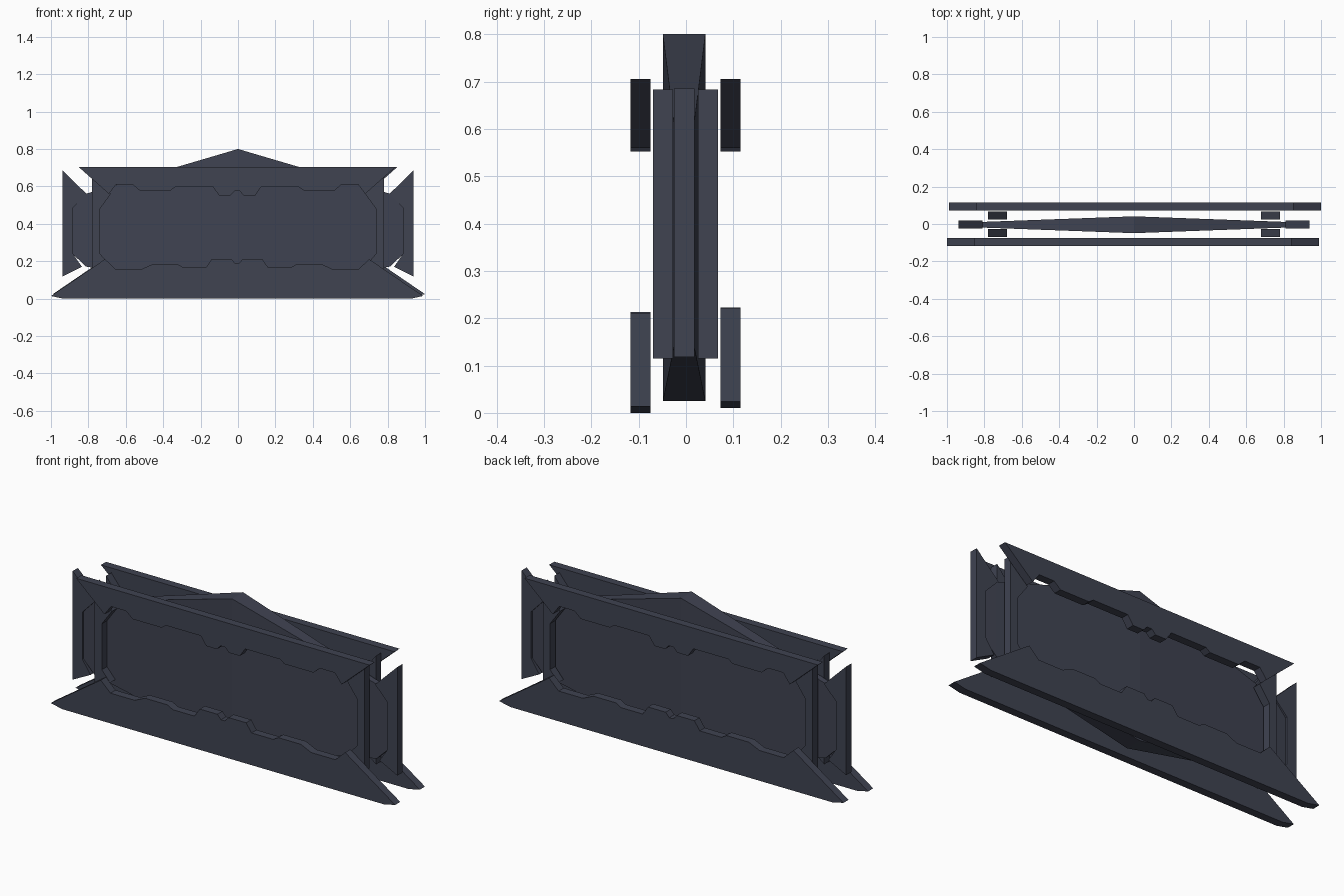
import bpy, bmesh

if "Cube" in bpy.data.objects:
    bpy.data.objects.remove(bpy.data.objects["Cube"])

slate = bpy.data.materials.new("dark slate")
slate.diffuse_color = (0.05, 0.056, 0.083, 1)
slate.use_nodes = True
slate.node_tree.nodes["Principled BSDF"].inputs["Base Color"].default_value = slate.diffuse_color


def finish(name, bm):
    bmesh.ops.recalc_face_normals(bm, faces=bm.faces[:])
    mesh = bpy.data.meshes.new(name)
    bm.to_mesh(mesh)
    bm.free()
    mesh.materials.append(slate)
    obj = bpy.data.objects.new(name, mesh)
    bpy.context.collection.objects.link(obj)
    return obj


def plate(name, outline, y0, y1, dx=0, dz=0):
    """Extrude an (x, z) outline from y0 to y1."""
    bm = bmesh.new()
    face = bm.faces.new([bm.verts.new((x + dx, y0, z + dz)) for x, z in outline])
    ext = bmesh.ops.extrude_face_region(bm, geom=[face])["geom"]
    verts = [g for g in ext if isinstance(g, bmesh.types.BMVert)]
    bmesh.ops.translate(bm, verts=verts, vec=(0, y1 - y0, 0))
    return finish(name, bm)


def mirrored(half):
    """Close a right-hand half outline with its mirror image."""
    return half + [(-x, z) for x, z in reversed(half)]


# Notched rails, right halves, from the outer edge in to the middle
upper = mirrored([(0.848, 0.705), (0.685, 0.56), (0.647, 0.611), (0.56, 0.611),
                  (0.522, 0.579), (0.355, 0.579), (0.33, 0.597), (0.128, 0.597),
                  (0.097, 0.552), (0.035, 0.552), (0.014, 0.575)])
lower = mirrored([(0.93, 0.0), (0.995, 0.014), (0.706, 0.211), (0.65, 0.158),
                  (0.51, 0.158), (0.45, 0.185), (0.32, 0.185), (0.29, 0.168),
                  (0.165, 0.168), (0.134, 0.213), (0.032, 0.213), (0.011, 0.19)])
for side, y0, y1, dx, dz in (("front", -0.117, -0.075, -0.005, 0),
                             ("back", 0.073, 0.115, 0.005, 0.01)):
    plate(side + "_upper_rail", upper, y0, y1, dx)
    plate(side + "_lower_rail", lower, y0, y1, dx, dz)

# Side brackets between the rails and the outer wings
bracket = [(0.78, 0.115), (0.78, 0.683), (0.68, 0.56), (0.738, 0.48),
           (0.738, 0.24), (0.69, 0.185)]
wing = [(0.938, 0.118), (0.938, 0.685), (0.81, 0.56), (0.882, 0.485),
        (0.882, 0.24), (0.835, 0.17)]
for side, s in (("right", 1), ("left", -1)):
    flip = lambda pts: [(s * x, z) for x, z in pts]
    plate(side + "_front_bracket", flip(bracket), -0.07, -0.027)
    plate(side + "_back_bracket", flip(bracket), 0.025, 0.068)
    plate(side + "_wing", flip(wing), -0.025, 0.018)

# Central panel: thick in the middle, thin at both ends
sections = [(-0.884, 0.24, 0.485, 0.012), (-0.815, 0.172, 0.56, 0.015),
            (0, 0.025, 0.8, 0.045),
            (0.815, 0.172, 0.56, 0.015), (0.884, 0.24, 0.485, 0.012)]
bm = bmesh.new()
rings = [[bm.verts.new((x, y - 0.004, z)) for y, z in
          ((-t, lo), (t, lo), (t, hi), (-t, hi))] for x, lo, hi, t in sections]
for a, b in zip(rings, rings[1:]):
    for i in range(4):
        j = (i + 1) % 4
        bm.faces.new((a[i], a[j], b[j], b[i]))
bm.faces.new(rings[0])
bm.faces.new(rings[-1])
finish("central_panel", bm)
